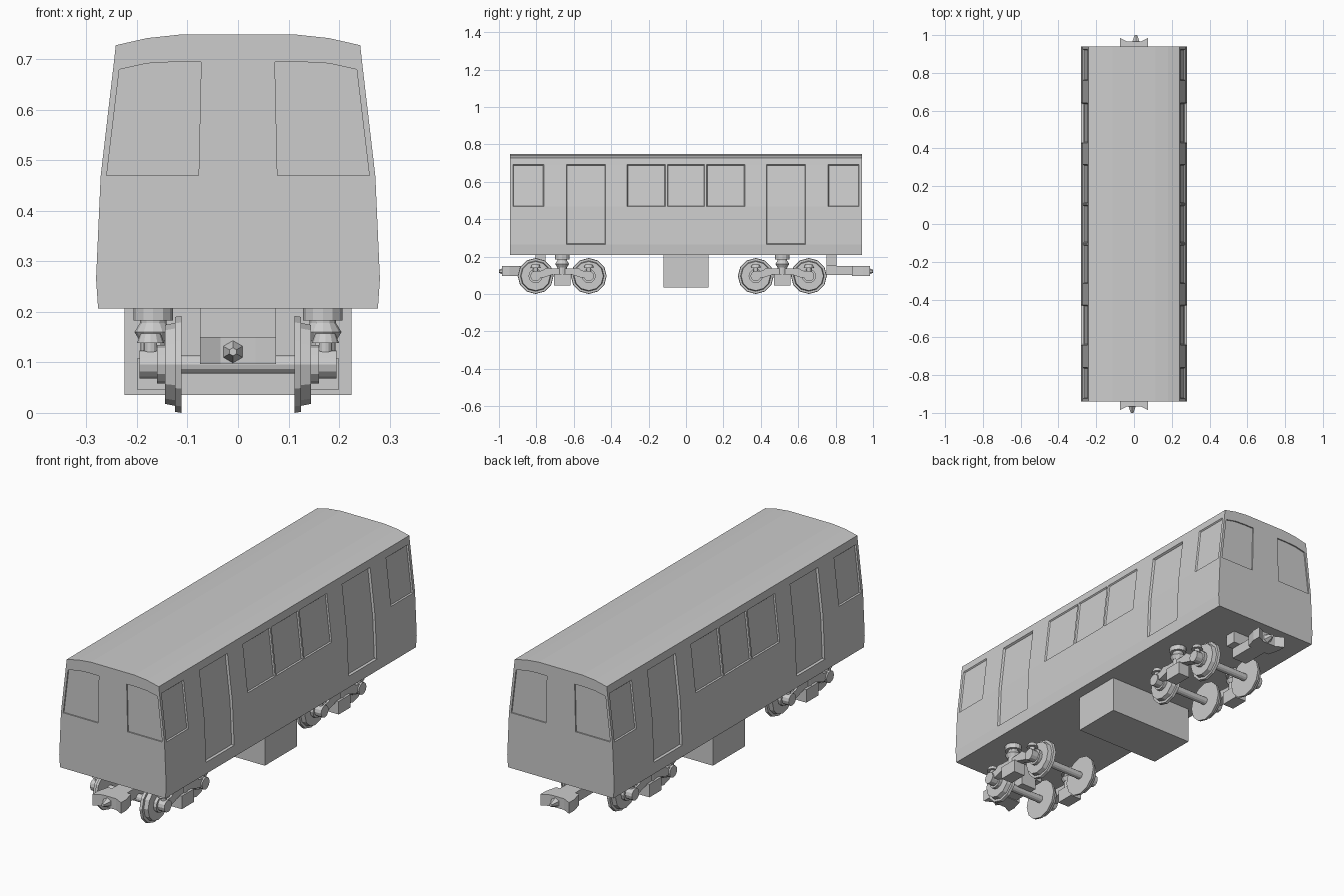
import bpy, bmesh, math
from mathutils import Matrix, Vector

if "Cube" in bpy.data.objects:
    bpy.data.objects.remove(bpy.data.objects["Cube"])

grey = bpy.data.materials.new("plain_grey")
grey.diffuse_color = (0.604, 0.604, 0.604, 1)
grey.use_nodes = True
grey.node_tree.nodes["Principled BSDF"].inputs["Base Color"].default_value = grey.diffuse_color


def finish(bm, name):
    bmesh.ops.recalc_face_normals(bm, faces=bm.faces)
    me = bpy.data.meshes.new(name)
    bm.to_mesh(me)
    bm.free()
    me.materials.append(grey)
    ob = bpy.data.objects.new(name, me)
    bpy.context.collection.objects.link(ob)
    return ob


def prism(bm, pts, a, b, axis):
    """Extrude a 2D outline between a and b along the given axis."""
    def place(p, t):
        return {'X': (t, p[0], p[1]), 'Y': (p[0], t, p[1]), 'Z': (p[0], p[1], t)}[axis]
    lo = [bm.verts.new(place(p, a)) for p in pts]
    hi = [bm.verts.new(place(p, b)) for p in pts]
    bm.faces.new(lo)
    bm.faces.new(hi)
    for i in range(len(pts)):
        j = (i + 1) % len(pts)
        bm.faces.new((lo[i], lo[j], hi[j], hi[i]))


def box(bm, x0, x1, y0, y1, z0, z1):
    prism(bm, [(x0, y0), (x1, y0), (x1, y1), (x0, y1)], z0, z1, 'Z')


def cyl(bm, a, b, r1, r2=None, seg=12):
    a, b = Vector(a), Vector(b)
    d = b - a
    m = Matrix.Translation((a + b) / 2) @ d.to_track_quat('Z', 'Y').to_matrix().to_4x4()
    bmesh.ops.create_cone(bm, cap_ends=True, segments=seg, radius1=r1,
                          radius2=r1 if r2 is None else r2, depth=d.length, matrix=m)


# Car body: cross-section lofted through stations along the length
half = [(0.277, 0.207), (0.281, 0.265), (0.272, 0.468), (0.246, 0.692),
        (0.242, 0.728), (0.18, 0.742), (0.115, 0.749)]
section = half + [(-x, z) for x, z in reversed(half)]
pos = [0.1, 0.11, 0.315, 0.43, 0.64, 0.76, 0.925, 0.94]
stations = [-y for y in reversed(pos)] + pos
bm = bmesh.new()
rings = [[bm.verts.new((x, y, z)) for x, z in section] for y in stations]
n = len(section)
for r0, r1 in zip(rings, rings[1:]):
    for i in range(n):
        j = (i + 1) % n
        bm.faces.new((r0[i], r0[j], r1[j], r1[i]))
bm.faces.new(rings[0])
bm.faces.new(rings[-1])
bmesh.ops.recalc_face_normals(bm, faces=bm.faces)

# Recessed side doors and windows: (y0, y1, bottom z, depth)
panels = [(-0.1, 0.1, 0.468, 0.006)]
for s in (-1, 1):
    for a, b, z, d in ((0.11, 0.315, 0.468, 0.006), (0.43, 0.64, 0.265, 0.01),
                       (0.76, 0.925, 0.468, 0.006)):
        panels.append((min(s * a, s * b), max(s * a, s * b), z, d))
for side in (-1, 1):
    for y0, y1, zb, depth in panels:
        fs = []
        for f in bm.faces:
            c = f.calc_center_median()
            if f.normal.x * side > 0.7 and y0 < c.y < y1 and zb < c.z < 0.692:
                fs.append(f)
        bmesh.ops.inset_region(bm, faces=fs, thickness=0.004, depth=-depth,
                               use_even_offset=True, use_boundary=True)
body = finish(bm, "car_body")

# Recessed end windows, cut into both ends
pane = [(0.073, 0.695), (0.125, 0.695), (0.18, 0.692), (0.235, 0.68),
        (0.26, 0.47), (0.078, 0.47)]
bm = bmesh.new()
for s in (-1, 1):
    for e in (-1, 1):
        prism(bm, [(s * x, z) for x, z in pane], e * 0.934, e * 1.0, 'Y')
cutter = finish(bm, "end_window_cutter")
cutter.hide_render = True
mod = body.modifiers.new("end_windows", 'BOOLEAN')
mod.operation = 'DIFFERENCE'
mod.solver = 'EXACT'
mod.object = cutter
bpy.context.view_layer.objects.active = body
bpy.ops.object.modifier_apply(modifier=mod.name)
bpy.data.objects.remove(cutter)

# Equipment box under the floor
bm = bmesh.new()
box(bm, -0.225, 0.225, -0.12, 0.12, 0.035, 0.207)
finish(bm, "underfloor_box")

# Couplers at both ends
for e, name in ((0, "front_coupler"), (math.pi, "back_coupler")):
    bm = bmesh.new()
    prism(bm, [(-0.075, -0.985), (-0.035, -0.965), (0.035, -0.965), (0.075, -0.985),
               (0.075, -0.945), (0.06, -0.888), (-0.06, -0.888), (-0.075, -0.945)],
          0.097, 0.15, 'Z')
    box(bm, -0.04, 0.04, -0.888, -0.752, 0.1, 0.15)
    box(bm, -0.075, 0.075, -0.805, -0.752, 0.15, 0.208)
    cyl(bm, (-0.01, -0.965, 0.121), (-0.01, -1.0, 0.121), 0.022, 0.008, 6)
    bmesh.ops.rotate(bm, verts=bm.verts, cent=(0, 0, 0), matrix=Matrix.Rotation(e, 3, 'Z'))
    finish(bm, name)

# Bogies
frame_half = [(0.045, 0.105), (0.1, 0.088), (0.142, 0.085), (0.142, 0.12),
              (0.105, 0.125), (0.085, 0.14), (0.05, 0.135)]
frame = frame_half + [(-y, z) for y, z in reversed(frame_half)]
AZ = 0.096
for yc, label in ((-0.662, "front"), (0.515, "back")):
    # Wheelsets: axle, flange, tread, hub and axle cap
    for dy, w in ((-0.142, "leading"), (0.142, "trailing")):
        y = yc + dy
        bm = bmesh.new()
        cyl(bm, (-0.12, y, AZ), (0.12, y, AZ), 0.018)
        for s in (-1, 1):
            for x0, x1, ra, rb in ((0.112, 0.125, 0.096, 0.094), (0.125, 0.145, 0.082, 0.078),
                                   (0.145, 0.16, 0.038, 0.038), (0.16, 0.195, 0.028, 0.028)):
                cyl(bm, (s * x0, y, AZ), (s * x1, y, AZ), ra, rb)
        finish(bm, f"{label}_{w}_wheelset")
    # Side frames with hanging box, axle posts and air springs
    for s, side in ((-1, "left"), (1, "right")):
        bm = bmesh.new()
        prism(bm, [(yc + y, z) for y, z in frame], s * 0.152, s * 0.188, 'X')
        box(bm, s * 0.14, s * 0.2, yc - 0.045, yc + 0.045, 0.046, 0.108)
        for dy in (-0.142, 0.142):
            cyl(bm, (s * 0.173, yc + dy, 0.1), (s * 0.173, yc + dy, 0.15), 0.013)
            cyl(bm, (s * 0.173, yc + dy, 0.138), (s * 0.173, yc + dy, 0.157), 0.027, 0.02)
        finish(bm, f"{label}_{side}_bogie_frame")
        bm = bmesh.new()
        x = s * 0.168
        cyl(bm, (x, yc, 0.1), (x, yc, 0.146), 0.025)
        cyl(bm, (x, yc, 0.142), (x, yc, 0.16), 0.026, 0.037)
        cyl(bm, (x, yc, 0.16), (x, yc, 0.178), 0.037, 0.026)
        cyl(bm, (x, yc, 0.178), (x, yc, 0.184), 0.026)
        cyl(bm, (x, yc, 0.183), (x, yc, 0.208), 0.039)
        finish(bm, f"{label}_{side}_air_spring")
